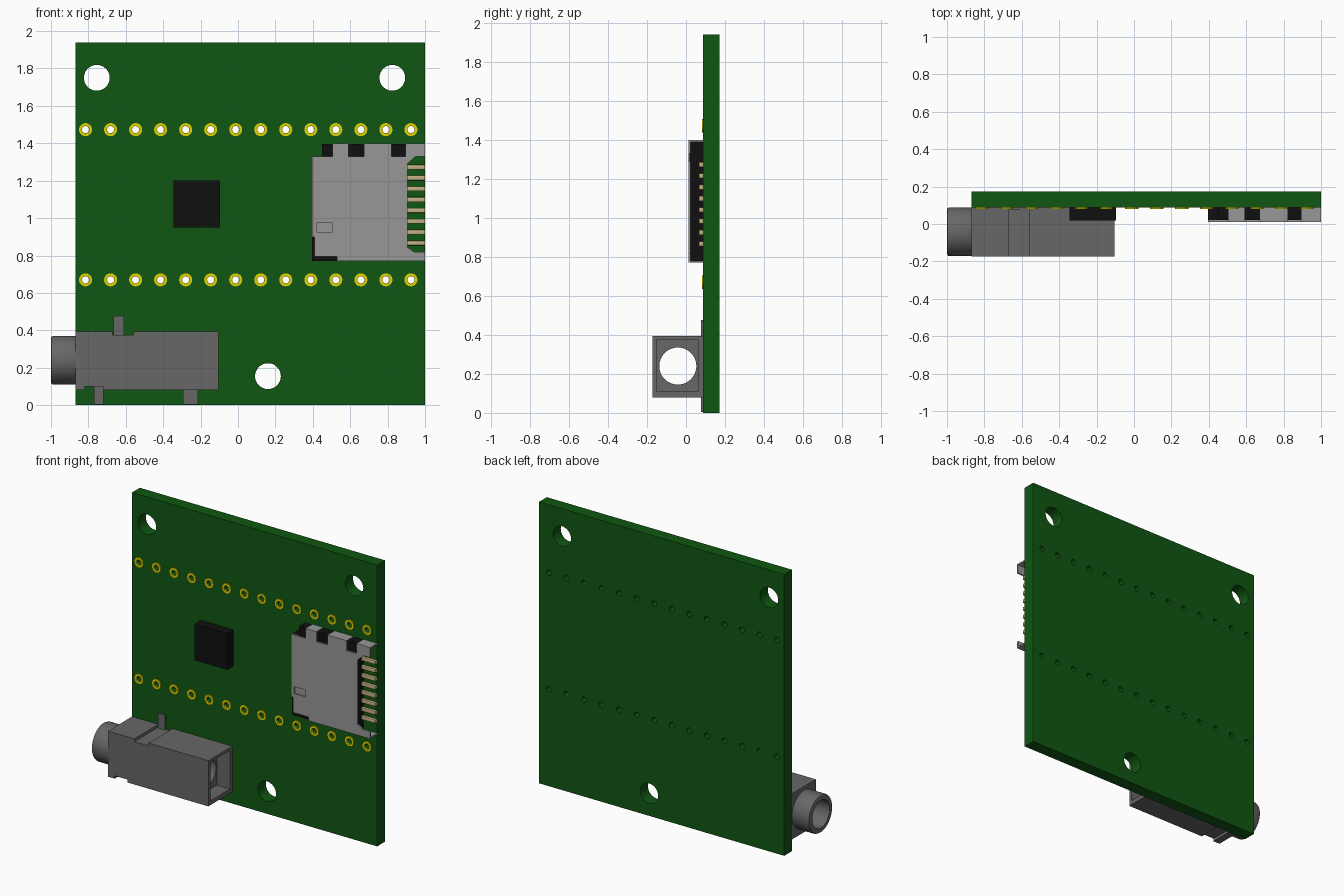
import bpy, bmesh
from math import radians
from mathutils import Matrix, Vector

if "Cube" in bpy.data.objects:
    bpy.data.objects.remove(bpy.data.objects["Cube"])


def material(name, *rgb):
    m = bpy.data.materials.new(name)
    m.use_nodes = True
    m.diffuse_color = (*rgb, 1)
    m.node_tree.nodes["Principled BSDF"].inputs["Base Color"].default_value = (*rgb, 1)
    return m


GREEN = material("board green", 0.005, 0.095, 0.006)
BLACK = material("plastic black", 0.005, 0.005, 0.005)
STEEL = material("shell steel", 0.31, 0.31, 0.31)
GREY = material("jack grey", 0.135, 0.135, 0.135)
GOLD = material("pad yellow", 0.75, 0.66, 0.0)
BRASS = material("contact beige", 0.55, 0.45, 0.22)


def add_prism(bm, outline, y0, y1):
    """Extrude an x-z outline from y0 to y1."""
    face = bm.faces.new([bm.verts.new((x, y0, z)) for x, z in outline])
    new = bmesh.ops.extrude_face_region(bm, geom=[face])["geom"]
    verts = [v for v in new if isinstance(v, bmesh.types.BMVert)]
    bmesh.ops.translate(bm, verts=verts, vec=(0, y1 - y0, 0))


def add_box(bm, x0, x1, z0, z1, y0, y1):
    add_prism(bm, [(x0, z0), (x1, z0), (x1, z1), (x0, z1)], y0, y1)


def add_rod(bm, centre, radius, length, axis="Y", sides=32):
    turn = Matrix.Rotation(radians(90), 4, "X" if axis == "Y" else "Y")
    bmesh.ops.create_cone(bm, cap_ends=True, segments=sides, radius1=radius, radius2=radius,
                          depth=length, matrix=Matrix.Translation(Vector(centre)) @ turn)


def finish(bm, name, mat, cutter=None, bevel=0):
    bmesh.ops.recalc_face_normals(bm, faces=bm.faces)
    mesh = bpy.data.meshes.new(name)
    bm.to_mesh(mesh)
    bm.free()
    obj = bpy.data.objects.new(name, mesh)
    bpy.context.collection.objects.link(obj)
    if mat:
        mesh.materials.append(mat)
    bpy.ops.object.select_all(action="DESELECT")
    obj.select_set(True)
    bpy.context.view_layer.objects.active = obj
    if bevel:
        mod = obj.modifiers.new("edge", "BEVEL")
        mod.width = bevel
        mod.segments = 2
        bpy.ops.object.modifier_apply(modifier="edge")
    if cutter:
        mod = obj.modifiers.new("cut", "BOOLEAN")
        mod.operation = "DIFFERENCE"
        mod.solver = "EXACT"
        mod.object = cutter
        bpy.ops.object.modifier_apply(modifier="cut")
    if mat:
        bpy.ops.object.shade_smooth_by_angle(angle=radians(30))
    else:
        obj.hide_render = True
    return obj


FRONT, BACK = 0.088, 0.173
MID = (FRONT + BACK) / 2
pins = [(-0.815 + i * 0.1338, z) for z in (0.67, 1.473) for i in range(14)]

# Circuit board with mounting and pin holes
bm = bmesh.new()
for x, z in ((-0.755, 1.75), (0.825, 1.75), (0.16, 0.155)):
    add_rod(bm, (x, MID, z), 0.069, 0.3)
for x, z in pins:
    add_rod(bm, (x, MID, z), 0.019, 0.3, sides=20)
hole_cutter = finish(bm, "hole_cutter", None)
bm = bmesh.new()
add_box(bm, -0.87, 1, 0, 1.94, FRONT, BACK)
finish(bm, "circuit_board", GREEN, hole_cutter)

# Pin pads
bm = bmesh.new()
for x, z in pins:
    add_rod(bm, (x, FRONT - 0.003, z), 0.035, 0.008, sides=24)
finish(bm, "pin_pads", GOLD, hole_cutter)

# Processor chip
bm = bmesh.new()
add_box(bm, -0.345, -0.095, 0.95, 1.2, 0.02, FRONT)
finish(bm, "processor_chip", BLACK)

# Audio jack: body, barrel and solder tabs
JY, JZ = -0.042, 0.24
bm = bmesh.new()
add_rod(bm, (-0.6, JY, JZ), 0.095, 1.2, "X", 48)
bore_cutter = finish(bm, "bore_cutter", None)
bm = bmesh.new()
add_box(bm, -0.205, 0, 0.11, 0.375, -0.15, 0.062)
recess_cutter = finish(bm, "recess_cutter", None)

bm = bmesh.new()
add_prism(bm, [(-0.87, 0.08), (-0.82, 0.08), (-0.82, 0.1), (-0.72, 0.1), (-0.72, 0.08),
               (-0.105, 0.08), (-0.105, 0.395), (-0.56, 0.395), (-0.56, 0.375),
               (-0.67, 0.375), (-0.67, 0.395), (-0.87, 0.395)], -BACK, FRONT)
body = finish(bm, "jack_body", GREY, bore_cutter)
mod = body.modifiers.new("recess", "BOOLEAN")
mod.solver = "EXACT"
mod.object = recess_cutter
bpy.ops.object.modifier_apply(modifier="recess")

bm = bmesh.new()
add_rod(bm, (-0.925, JY, JZ), 0.13, 0.15, "X", 48)
finish(bm, "jack_barrel", GREY, bore_cutter, bevel=0.012)

bm = bmesh.new()
for x0, x1, z0, z1 in ((-0.665, -0.61, 0.37, 0.477), (-0.77, -0.72, 0.004, 0.105),
                       (-0.295, -0.215, 0.004, 0.085)):
    add_box(bm, x0, x1, z0, z1, 0.078, FRONT)
finish(bm, "jack_tabs", GREY)

# Card socket: plastic base
bm = bmesh.new()
add_prism(bm, [(0.396, 0.772), (0.895, 0.772), (0.895, 1.396), (0.45, 1.396),
               (0.45, 1.329), (0.396, 1.329)], 0.022, FRONT)
finish(bm, "socket_base", BLACK)

# Card socket: metal lid with a slot, and folded side walls
bm = bmesh.new()
add_box(bm, 0.42, 0.505, 0.927, 0.975, -0.1, 0.0215)
slot_cutter = finish(bm, "slot_cutter", None)
bm = bmesh.new()
add_prism(bm, [(0.395, 1.33), (0.505, 1.33), (0.505, 1.4), (0.59, 1.4), (0.59, 1.33),
               (0.675, 1.33), (0.675, 1.4), (0.82, 1.4), (0.82, 1.33), (0.895, 1.33),
               (0.895, 1.4), (1, 1.4), (1, 1.33), (0.95, 1.33), (0.905, 1.29),
               (0.905, 0.845), (0.94, 0.82), (1, 0.82), (1, 0.77), (0.53, 0.77),
               (0.53, 0.795), (0.41, 0.795), (0.41, 0.9), (0.395, 0.9)], 0.012, 0.022)
finish(bm, "socket_lid", STEEL, slot_cutter)
bm = bmesh.new()
for x0, x1 in ((0.505, 0.59), (0.675, 0.82), (0.895, 1)):
    add_box(bm, x0, x1, 1.39, 1.4, 0.022, FRONT)
add_box(bm, 0.53, 1, 0.77, 0.78, 0.022, FRONT)
finish(bm, "socket_walls", STEEL)

# Card socket: contacts
bm = bmesh.new()
for i in range(8):
    z = 0.867 + i * 0.058
    add_box(bm, 0.88, 1, z - 0.013, z + 0.013, 0.066, FRONT)
finish(bm, "socket_contacts", BRASS, bevel=0.004)

# Remove the cutters
for cutter in (hole_cutter, bore_cutter, recess_cutter, slot_cutter):
    bpy.data.objects.remove(cutter)
